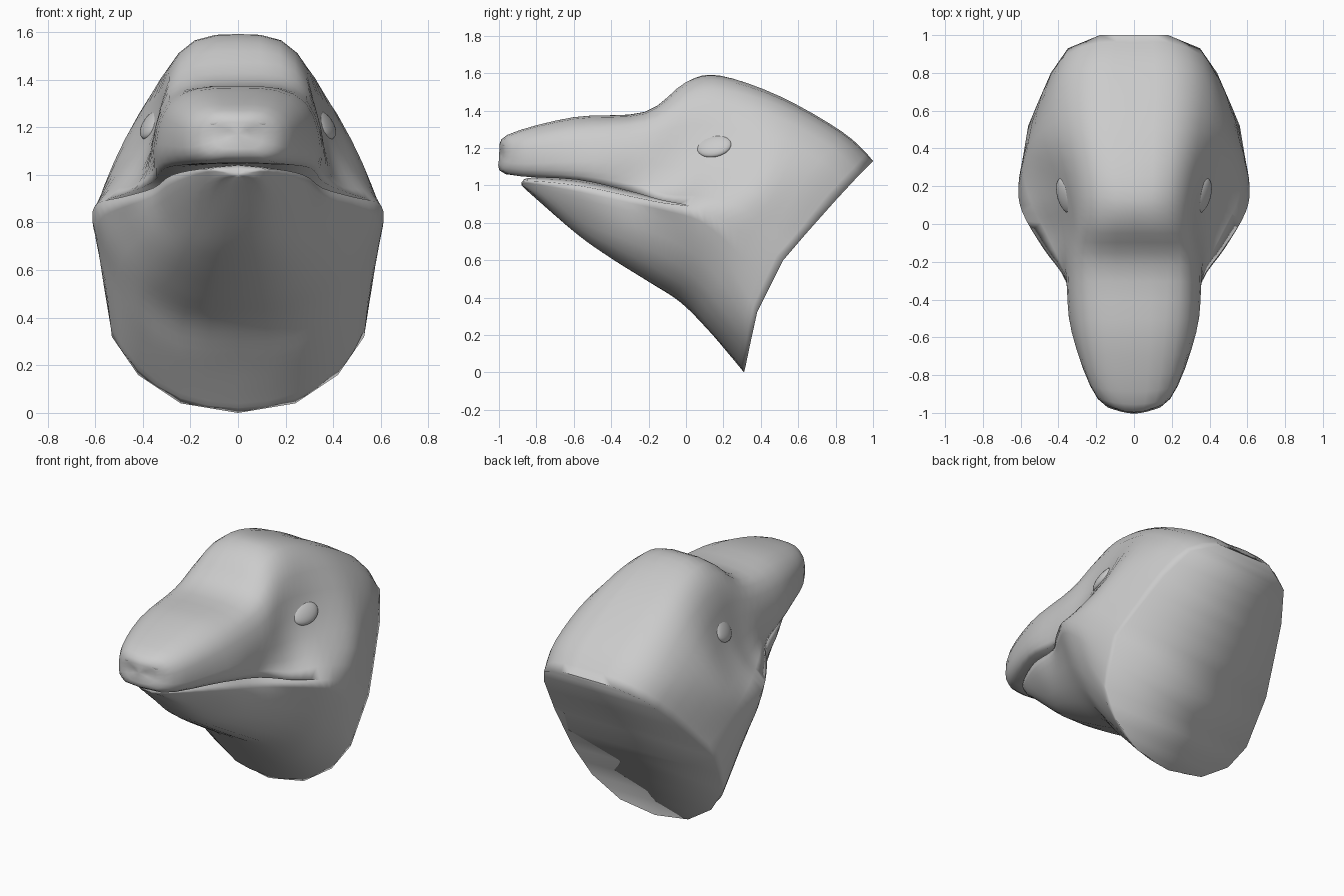
import bpy, bmesh
from mathutils import Vector

if "Cube" in bpy.data.objects:
    bpy.data.objects.remove(bpy.data.objects["Cube"], do_unlink=True)

skin = bpy.data.materials.new("grey skin")
skin.use_nodes = True
GREY = (0.6, 0.6, 0.6, 1)
skin.diffuse_color = GREY
skin.node_tree.nodes["Principled BSDF"].inputs["Base Color"].default_value = GREY

N = 4       # steps per span along the head
ACROSS = 2  # steps per span around the head


def spline(pts, n):
    """Smooth path through the points, n steps per span."""
    p = [Vector(q) for q in pts]
    p = [2 * p[0] - p[1]] + p + [2 * p[-1] - p[-2]]
    out = []
    for a, b, c, d in zip(p, p[1:], p[2:], p[3:]):
        for k in range(n):
            t = k / n
            out.append(0.5 * (2 * b + (c - a) * t + (2 * a - 5 * b + 4 * c - d) * t * t
                              + (3 * b - a - 3 * c + d) * t ** 3))
    return out + [p[-2]]


def straight(pts, n):
    """Angular path through the points, n steps per span."""
    return [a.lerp(b, k / n) for a, b in zip(pts, pts[1:]) for k in range(n)] + [pts[-1]]


def mirrored(rails):
    """Rails from left edge to the middle, continued on the right."""
    return rails + [[(-x, y, z) for x, y, z in r] for r in rails[-2::-1]]


def grid_faces(bm, rows):
    vs = [[bm.verts.new(p) for p in r] for r in rows]
    for r, s in zip(vs, vs[1:]):
        for a, b, c, d in zip(r, r[1:], s[1:], s):
            bm.faces.new((a, b, c, d))


def skin_over(bm, rails, spans=8):
    """Stretch a skin over rails that run from the tip back; the last ring is angular."""
    lines = [spline(r, N)[:spans * N + 1] for r in rails]
    rings = list(zip(*lines))
    rows = [spline(r, ACROSS) for r in rings[:-1]] + [straight(rings[-1], ACROSS)]
    grid_faces(bm, rows)
    return rows[-1]


def finish(bm, name):
    bmesh.ops.remove_doubles(bm, verts=bm.verts, dist=0.004)
    bmesh.ops.recalc_face_normals(bm, faces=bm.faces)
    for f in bm.faces:
        f.smooth = True
    me = bpy.data.meshes.new(name)
    bm.to_mesh(me)
    bm.free()
    me.materials.append(skin)
    bpy.context.collection.objects.link(bpy.data.objects.new(name, me))


# Rails of the upper head, from snout tip to neck rim
NOSE = (0, -1, 1.17)
cheek_back = [(.59, .06, .88), (.612, .2, .81), (.585, .37, .69), (.56, .52, .60)]
upper_lip = [NOSE, (.13, -.95, 1.06), (.30, -.58, 1.03), (.36, -.30, .968), (.475, -.13, .92)] + cheek_back
cheek = [NOSE, (.18, -.935, 1.09), (.33, -.57, 1.08), (.36, -.28, 1.05), (.41, -.06, 1.0),
         (.49, .14, 1.01), (.56, .36, .96), (.545, .51, .84), (.51, .64, .74)]
eye_line = [NOSE, (.195, -.92, 1.15), (.32, -.58, 1.18), (.35, -.25, 1.19), (.34, -.02, 1.21),
            (.385, .18, 1.19), (.475, .44, 1.15), (.48, .64, 1.05), (.44, .80, .92)]
brow = [NOSE, (.18, -.925, 1.22), (.275, -.60, 1.29), (.29, -.22, 1.335), (.29, .0, 1.42),
        (.305, .20, 1.43), (.345, .50, 1.36), (.37, .78, 1.20), (.35, .93, 1.06)]
crown_edge = [NOSE, (.11, -.945, 1.265), (.16, -.60, 1.355), (.18, -.22, 1.383), (.175, .0, 1.535),
              (.185, .20, 1.56), (.20, .50, 1.465), (.21, .83, 1.28), (.18, 1.0, 1.13)]
crown = [NOSE, (0, -.955, 1.27), (0, -.60, 1.365), (0, -.22, 1.393), (0, .0, 1.552),
         (0, .18, 1.587), (0, .50, 1.475), (0, .83, 1.285), (0, 1.0, 1.13)]
palate = [NOSE, (0, -.965, 1.06), (0, -.58, 1.042), (0, -.30, .99), (0, -.13, .945), (0, .06, .90)]

# Rails of the lower jaw and throat
CHIN = (0, -.88, 1.0)
lower_lip = [CHIN, (.13, -.85, 1.025), (.275, -.58, 1.0), (.355, -.31, .945), (.48, -.13, .908)] + cheek_back
jaw_side = [CHIN, (.12, -.84, 1.0), (.27, -.55, .92), (.36, -.30, .86), (.465, -.10, .81),
            (.55, .06, .74), (.555, .20, .61), (.545, .30, .46), (.53, .38, .32)]
jaw_under = [CHIN, (.10, -.83, .97), (.20, -.55, .80), (.29, -.35, .72), (.37, -.14, .63),
             (.42, .02, .53), (.44, .15, .40), (.43, .26, .26), (.42, .345, .16)]
throat_side = [CHIN, (.06, -.82, .955), (.11, -.57, .74), (.16, -.39, .625), (.20, -.18, .50),
               (.23, .0, .39), (.25, .13, .25), (.245, .24, .13), (.24, .32, .04)]
throat = [CHIN, (0, -.82, .945), (0, -.58, .737), (0, -.40, .61), (0, -.20, .485),
          (0, -.03, .375), (0, .12, .225), (0, .24, .085), (0, .31, 0)]
mouth_floor = [CHIN, (0, -.84, 1.04), (0, -.58, 1.035), (0, -.30, .98), (0, -.13, .935), (0, .06, .90)]

# Head: upper skin, lower skin, mouth lining and neck face
bm = bmesh.new()
top = skin_over(bm, mirrored([upper_lip, cheek, eye_line, brow, crown_edge, crown]))
low = skin_over(bm, mirrored([lower_lip, jaw_side, jaw_under, throat_side, throat]))
for lip, middle in ((upper_lip, palate), (lower_lip, mouth_floor)):
    skin_over(bm, mirrored([lip, middle]), spans=5)
rim = top[len(top) // 2::-1] + low[1:len(low) // 2 + 1]
grid_faces(bm, [[p, (-p.x, p.y, p.z)] for p in rim])
finish(bm, "head")

for side, label in ((1, "left"), (-1, "right")):
    # Eye: a lidded swelling that leans into the brow
    bm = bmesh.new()
    bmesh.ops.create_uvsphere(bm, u_segments=24, v_segments=12, radius=1)
    for v in bm.verts:
        x, y, z = v.co
        v.co = (side * (.362 + .035 * x + .02 * y - .03 * z), .15 + .095 * y, 1.21 + .06 * z + .012 * y)
    finish(bm, label + "_eye")

    # Nostril: a low oval swelling on the snout tip
    bm = bmesh.new()
    bmesh.ops.create_uvsphere(bm, u_segments=20, v_segments=10, radius=1)
    for v in bm.verts:
        x, y, z = v.co
        v.co = (side * (.105 + .05 * x), -.95 + .02 * y + .02 * x + .017 * z, 1.235 + .03 * z - .006 * x)
    finish(bm, label + "_nostril")
